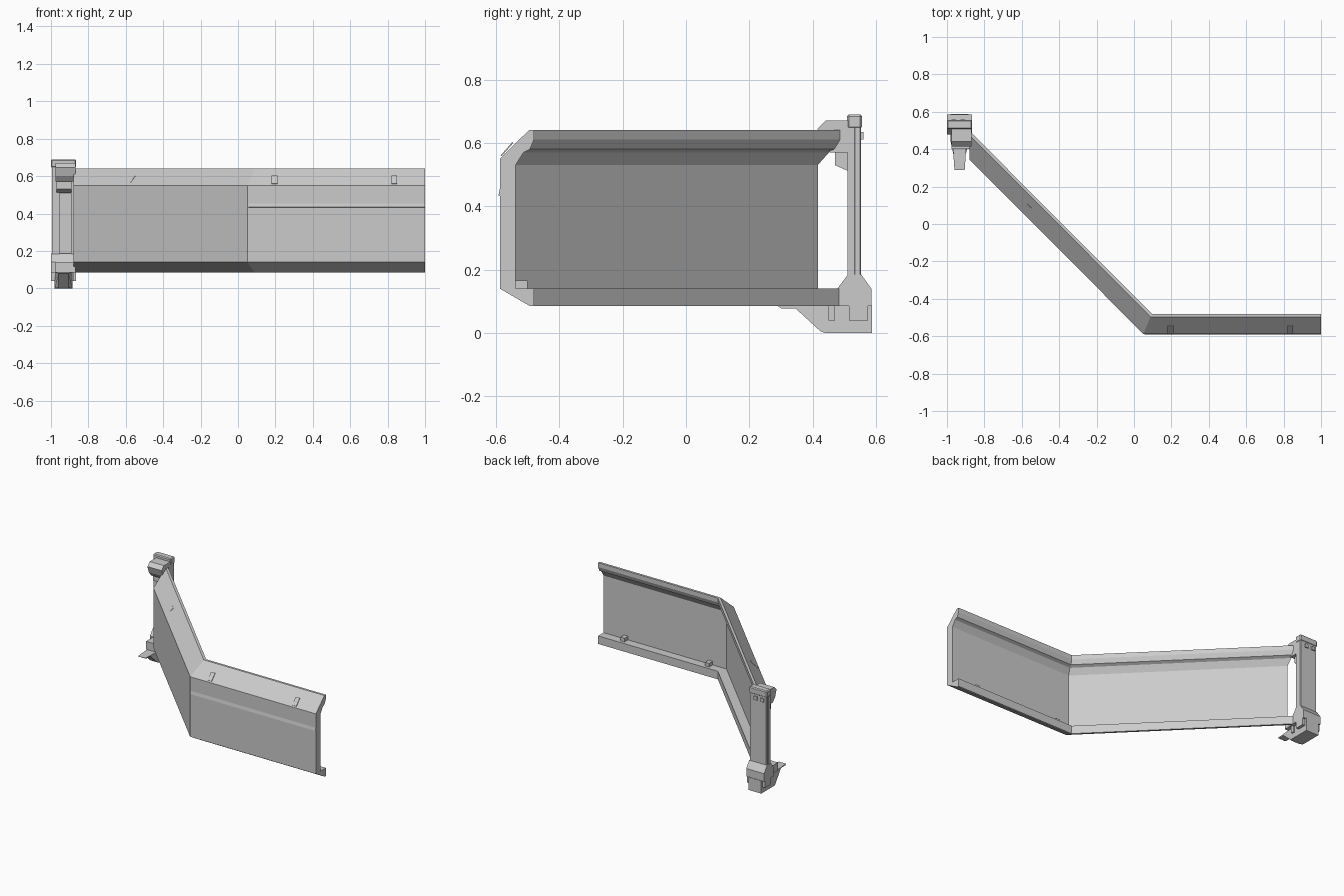
import bpy, bmesh
from mathutils import Vector

if "Cube" in bpy.data.objects:
    bpy.data.objects.remove(bpy.data.objects["Cube"])


def mesh_object(name, bm):
    bmesh.ops.recalc_face_normals(bm, faces=bm.faces)
    me = bpy.data.meshes.new(name)
    bm.to_mesh(me)
    bm.free()
    ob = bpy.data.objects.new(name, me)
    bpy.context.collection.objects.link(ob)
    return ob


def loft(name, rings):
    """Closed skin through equal-length rings of points, capped at both ends."""
    bm = bmesh.new()
    rows = [[bm.verts.new(p) for p in r] for r in rings]
    n = len(rows[0])
    for a, b in zip(rows, rows[1:]):
        for i in range(n):
            j = (i + 1) % n
            bm.faces.new((a[i], a[j], b[j], b[i]))
    bm.faces.new(rows[0])
    bm.faces.new(rows[-1])
    return mesh_object(name, bm)


def prism(name, x0, x1, yz, tip_y=-9, pinch=0.0):
    """Side outline extruded across x; points in front of tip_y get pinched in."""
    def ring(x, s):
        return [(x + s * (pinch if y < tip_y else 0), y, z) for y, z in yz]
    return loft(name, [ring(x0, 1), ring(x1, -1)])


def box(name, x0, x1, y0, y1, z0, z1):
    return prism(name, x0, x1, [(y0, z0), (y1, z0), (y1, z1), (y0, z1)])


def bevel(ob, w):
    m = ob.modifiers.new("edge", 'BEVEL')
    m.width = w
    m.segments = 1
    return ob


# Bent channel: depth/height profile mitred along the front-face path
profile = [(0, .14), (0, .55), (.092, .64), (.108, .64), (.108, .61),
           (.095, .58), (.075, .57), (.05, .53), (.05, .14), (.108, .14),
           (.108, .085), (.095, .085)]
path = [((1, -.588), (0, 1)), ((.05, -.588), (.42, 1)), ((-.88, .345), (0, 1.42))]
loft("channel_panel", [[(p[0] + d * v[0], p[1] + d * v[1], z) for d, z in profile]
                       for p, v in path])

# Raised strip along the straight front face
prism("front_strip", .055, 1, [(-.587, .432), (-.592, .434), (-.587, .46)])

# Small tabs on the upper slope
for i, x in enumerate((.195, .835)):
    prism(f"top_tab_{i}", x - .015, x + .015,
          [(-.582, .558), (-.545, .60), (-.548, .603), (-.585, .561)])
t = Vector((-.706, .708, 0))
n = Vector((.708, .706, 0))
base = Vector((-.595, .06, 0))
loft("diagonal_tab", [[base + t * s + n * d + Vector((0, 0, z)) for d, z in
                       ((.015, .558), (.055, .598), (.051, .603), (.011, .563))]
                      for s in (-.015, .015)])

# Small clips inside the straight channel
for i, x in enumerate((.19, .83)):
    box(f"lower_clip_{i}", x - .015, x + .015, -.54, -.50, .135, .165)

# End post: back plate with side ribs and caps
bevel(box("post_plate", -.995, -.868, .53, .553, .09, .685), .004)
for i, (a, b) in enumerate(((-.995, -.955), (-.892, -.868))):
    box(f"post_rib_{i}", a, b, .51, .532, .12, .66)
bevel(box("post_cap", -1, -.865, .508, .556, .645, .69), .006)

# Upper bracket joining the post to the channel
prism("upper_bracket", -.975, -.868,
      [(.415, .645), (.44, .67), (.515, .67), (.515, .57), (.455, .57), (.43, .60)])
prism("upper_brace", -.97, -.89, [(.47, .575), (.47, .53), (.515, .51), (.515, .575)])

# Lower bracket and wedge foot
prism("lower_bracket", -1, -.865,
      [(.478, .085), (.478, .14), (.512, .185), (.553, .185), (.585, .14), (.585, .085)])
box("lower_link", -.975, -.87, .40, .49, .085, .14)
prism("foot", -.98, -.885,
      [(.29, .085), (.30, .078), (.345, .078), (.425, .005), (.44, 0), (.588, 0), (.588, .087)],
      .43, .02)
for i, (a, b) in enumerate(((-1, -.975), (-.89, -.865))):
    box(f"foot_ear_{i}", a, b, .515, .575, .04, .09)
box("foot_tab", -.888, -.879, .45, .47, .04, .085)

# Pads on the back of the post
for i, x in enumerate((-.965, -.915)):
    box(f"back_pad_{i}", x - .012, x + .012, .55, .56, .61, .635)
